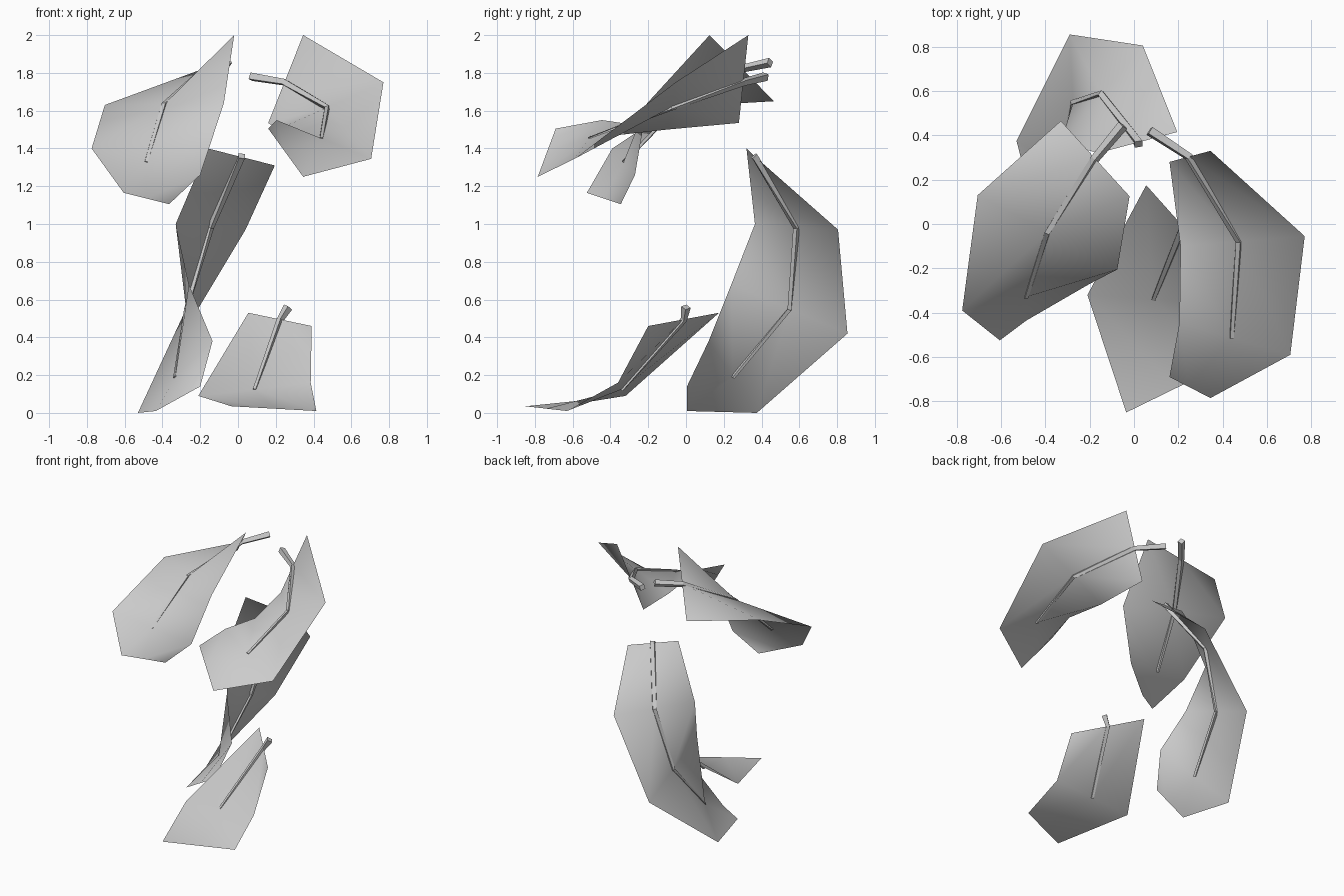
import bpy, bmesh
from mathutils import Vector

if "Cube" in bpy.data.objects:
    bpy.data.objects.remove(bpy.data.objects["Cube"])

# Each leaf: stalk base, midrib position across the blade, crease flip,
# then cross rows (left edge point, right edge point)
LEAVES = {
    "low_front_leaf": ((0.265, 0.0, 0.56), 0.5, True, [
        ((0.055, 0.175, 0.53), (0.39, -0.20, 0.46)),
        ((-0.21, -0.32, 0.09), (0.385, -0.36, 0.16)),
        ((-0.035, -0.85, 0.035), (0.415, -0.63, 0.01))]),
    "upper_left_leaf": ((-0.05, 0.445, 1.855), 0.5, False, [
        ((-0.33, 0.465, 1.65), (-0.02, 0.125, 2.0)),
        ((-0.705, 0.13, 1.63), (-0.075, -0.205, 1.64)),
        ((-0.775, -0.39, 1.40), (-0.20, -0.27, 1.26)),
        ((-0.605, -0.525, 1.165), (-0.365, -0.345, 1.105))]),
    "rear_leaf": ((0.02, 0.36, 1.36), 0.5, True, [
        ((-0.16, 0.32, 1.40), (0.195, 0.415, 1.31)),
        ((-0.33, 0.365, 1.0), (0.04, 0.805, 0.97)),
        ((-0.26, 0.24, 0.68), (-0.29, 0.855, 0.42)),
        ((-0.135, 0.12, 0.38), (-0.53, 0.375, 0.0)),
        ((-0.20, 0.005, 0.14), (-0.435, 0.005, 0.01))]),
    "upper_right_leaf": ((0.07, 0.42, 1.78), 0.47, True, [
        ((0.16, 0.28, 1.535), (0.345, 0.33, 2.0)),
        ((0.21, -0.10, 1.50), (0.77, -0.055, 1.75)),
        ((0.205, -0.445, 1.55), (0.705, -0.59, 1.345)),
        ((0.16, -0.69, 1.505), (0.345, -0.785, 1.25))]),
}


def finish(bm, name, smooth):
    mesh = bpy.data.meshes.new(name)
    for f in bm.faces:
        f.smooth = smooth
    bm.to_mesh(mesh)
    bm.free()
    bpy.context.collection.objects.link(bpy.data.objects.new(name, mesh))


def make_blade(name, rows, mid, flip):
    """Thin sheet, three points per row, each panel split along a diagonal."""
    bm = bmesh.new()
    grid = [[bm.verts.new(p) for p in (a, a.lerp(b, mid), b)] for a, b in rows]
    for r, s in zip(grid, grid[1:]):
        for k in (0, 1):
            if flip:
                tris = [(r[k], s[k], s[k + 1]), (r[k], s[k + 1], r[k + 1])]
            else:
                tris = [(r[k], s[k], r[k + 1]), (r[k + 1], s[k], s[k + 1])]
            for t in tris:
                bm.faces.new(t)
    finish(bm, name, True)


def make_stalk(name, base, rows, mid):
    """Square tapering rod along the midrib, ending before the last row."""
    drop = Vector((0, 0, -0.003))
    path = [base] + [a.lerp(b, mid) + drop for a, b in rows[:-1]]
    n = len(path)
    bm = bmesh.new()
    rings = []
    for i, p in enumerate(path):
        t = (path[min(i + 1, n - 1)] - path[max(i - 1, 0)]).normalized()
        a, b = rows[max(i - 1, 0)]
        side = b - a
        side = (side - t * side.dot(t)).normalized()
        up = t.cross(side)
        h = 0.018 - 0.010 * i / (n - 1)
        rings.append([bm.verts.new(p + side * (u * h) + up * (v * h))
                      for u, v in ((-1, -1), (1, -1), (1, 1), (-1, 1))])
    for r, s in zip(rings, rings[1:]):
        for k in range(4):
            j = (k + 1) % 4
            bm.faces.new((r[k], r[j], s[j], s[k]))
    bm.faces.new(rings[0][::-1])
    bm.faces.new(rings[-1])
    bmesh.ops.recalc_face_normals(bm, faces=bm.faces)
    finish(bm, name, False)


for leaf, (base, mid, flip, pairs) in LEAVES.items():
    rows = [(Vector(a), Vector(b)) for a, b in pairs]
    make_blade(leaf, rows, mid, flip)
    make_stalk(leaf + "_stalk", Vector(base), rows, mid)
